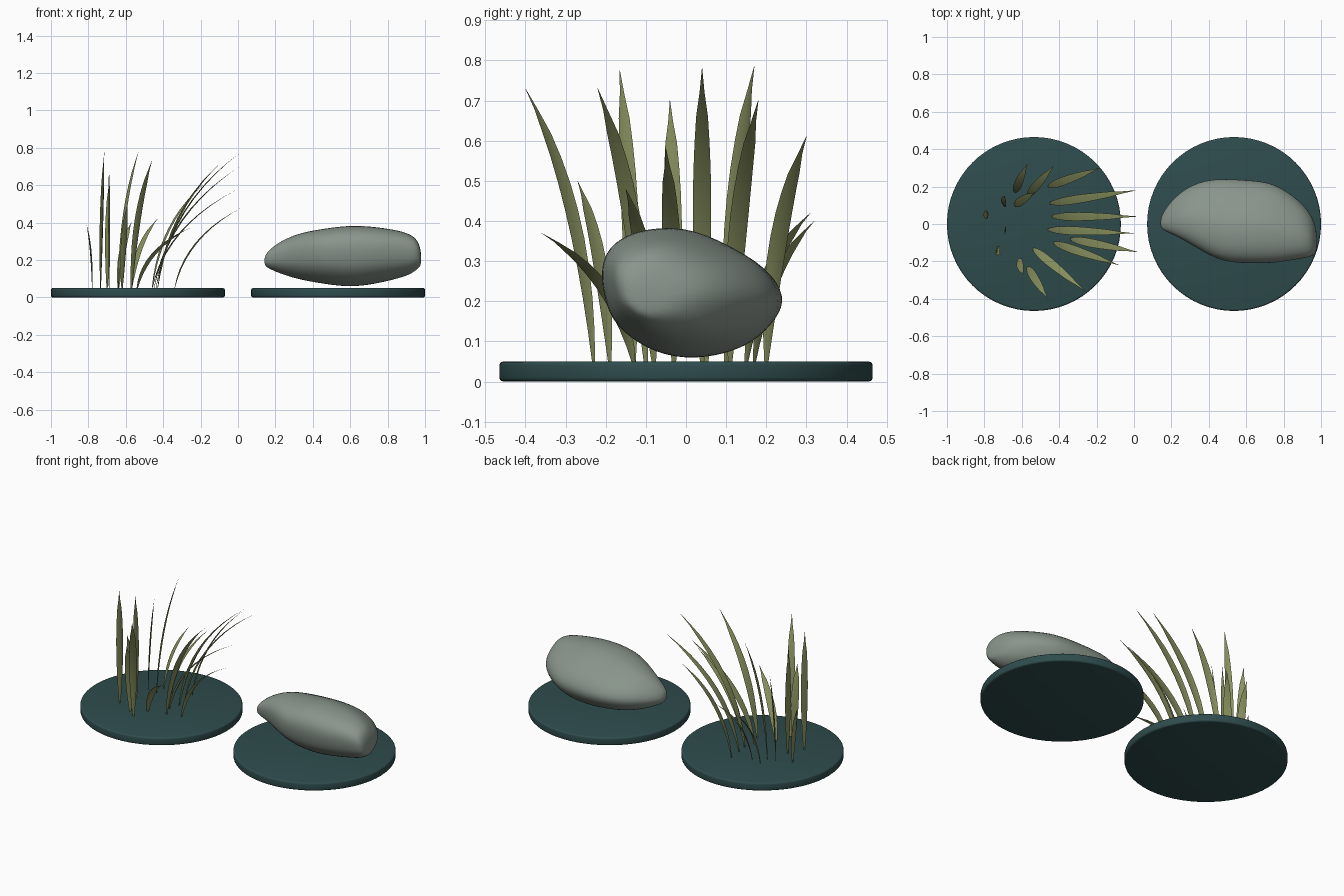
import bpy
import bmesh
import math
from mathutils import Vector

if "Cube" in bpy.data.objects:
    bpy.data.objects.remove(bpy.data.objects["Cube"], do_unlink=True)


def make_material(name, rgb):
    mat = bpy.data.materials.new(name)
    mat.use_nodes = True
    colour = (*rgb, 1)
    mat.diffuse_color = colour
    mat.node_tree.nodes["Principled BSDF"].inputs["Base Color"].default_value = colour
    return mat


teal = make_material("dark teal", (0.028, 0.072, 0.074))
stone = make_material("grey green stone", (0.25, 0.3, 0.26))
olive = make_material("olive green", (0.25, 0.285, 0.115))


def add_object(name, bm, mat, angle):
    bmesh.ops.recalc_face_normals(bm, faces=bm.faces)
    mesh = bpy.data.meshes.new(name)
    bm.to_mesh(mesh)
    bm.free()
    mesh.materials.append(mat)
    obj = bpy.data.objects.new(name, mesh)
    bpy.context.collection.objects.link(obj)
    bpy.ops.object.select_all(action="DESELECT")
    obj.select_set(True)
    bpy.context.view_layer.objects.active = obj
    bpy.ops.object.shade_smooth_by_angle(angle=math.radians(angle))
    return obj


# Round display bases with softened rims
def make_base(name, x):
    bm = bmesh.new()
    bmesh.ops.create_cone(bm, cap_ends=True, segments=64, radius1=0.465,
                          radius2=0.465, depth=0.05)
    bmesh.ops.translate(bm, verts=bm.verts, vec=(x, 0, 0.025))
    rims = [e for e in bm.edges if abs(e.verts[0].co.z - e.verts[1].co.z) < 0.001]
    bmesh.ops.bevel(bm, geom=rims, offset=0.01, segments=3, profile=0.5,
                    affect="EDGES")
    add_object(name, bm, teal, 35)


make_base("grass_base", -0.535)
make_base("rock_base", 0.535)

# Rock: one lopsided cross-section, fitted to each station along its length
section = [(-.93, .67), (-.63, .94), (-.07, 1), (.37, .73), (.8, .4), (1, -.06),
           (.9, -.4), (.67, -.73), (.37, -.91), (-.07, -1), (-.5, -.85),
           (-.85, -.48), (-.95, -.12), (-1, .3)]
# x, lowest y, highest y, lowest z, highest z
stations = [(.14, -.02, .03, .17, .22), (.17, -.04, .09, .15, .26),
            (.24, -.07, .17, .12, .31), (.34, -.13, .23, .09, .35),
            (.46, -.2, .25, .07, .37), (.6, -.21, .24, .05, .39),
            (.74, -.21, .23, .07, .38), (.86, -.19, .15, .1, .36),
            (.92, -.18, .09, .12, .34), (.96, -.17, .03, .15, .31),
            (.98, -.14, -.05, .17, .25)]


def make_rock():
    bm = bmesh.new()
    rings = []
    for x, y0, y1, z0, z1 in stations:
        rings.append([bm.verts.new((x, (y0 + y1) / 2 + u * (y1 - y0) * 0.51,
                                    (z0 + z1) / 2 + v * (z1 - z0) * 0.51))
                      for u, v in section])
    count = len(section)
    for a, b in zip(rings, rings[1:]):
        for i in range(count):
            j = (i + 1) % count
            bm.faces.new((a[i], a[j], b[j], b[i]))
    bm.faces.new(rings[0])
    bm.faces.new(rings[-1])
    rock = add_object("rock", bm, stone, 180)
    rock.modifiers.new("smooth_form", "SUBSURF").levels = 2
    rock.modifiers["smooth_form"].render_levels = 2


make_rock()

# Grass blades: root x, root y, tip x, tip y, tip z
blades = [(-.78, .05, -.81, .05, .39), (-.7, .1, -.69, .15, .61),
          (-.64, .17, -.57, .32, .4), (-.57, .15, -.43, .31, .42),
          (-.64, .1, -.53, .17, .785), (-.46, .2, -.18, .3, .61),
          (-.45, .11, .01, .18, .7), (-.44, .04, .02, .04, .78),
          (-.46, -.03, 0, -.05, .58), (-.34, -.08, .02, -.15, .48),
          (-.43, -.1, -.08, -.22, .73), (-.54, -.13, -.26, -.36, .37),
          (-.57, -.23, -.46, -.4, .73), (-.62, -.19, -.59, -.27, .5),
          (-.735, -.13, -.715, -.165, .775), (-.69, -.03, -.69, -.04, .7)]


def make_blade(name, rx, ry, tx, ty, tz):
    root, tip = Vector((rx, ry, 0.045)), Vector((tx, ty, tz))
    lean = Vector((tx - rx, ty - ry, 0))
    bend = root + lean * 0.15 + Vector((0, 0, tz * 0.58))
    # Upright blades face along the length of the set
    forward = (lean + Vector((0.06, 0, 0))).normalized()
    side = Vector((-forward.y, forward.x, 0))
    bm = bmesh.new()
    rows = []
    steps = 10
    for k in range(steps + 1):
        t = k / steps
        p = root * (1 - t) ** 2 + bend * 2 * t * (1 - t) + tip * t * t
        half = (0.005 + 0.018 * math.sin(math.pi * t ** 0.9)) * min(1, (1.02 - t) * 5)
        crease = forward * half * 0.3
        rows.append([bm.verts.new(q) for q in (p - side * half, p + crease,
                                               p + side * half, p - crease * 0.3)])
    for a, b in zip(rows, rows[1:]):
        for i in range(4):
            j = (i + 1) % 4
            bm.faces.new((a[i], a[j], b[j], b[i]))
    bm.faces.new(rows[0])
    bm.faces.new(rows[-1])
    add_object(name, bm, olive, 40)


for number, blade in enumerate(blades, 1):
    make_blade(f"grass_blade_{number}", *blade)
